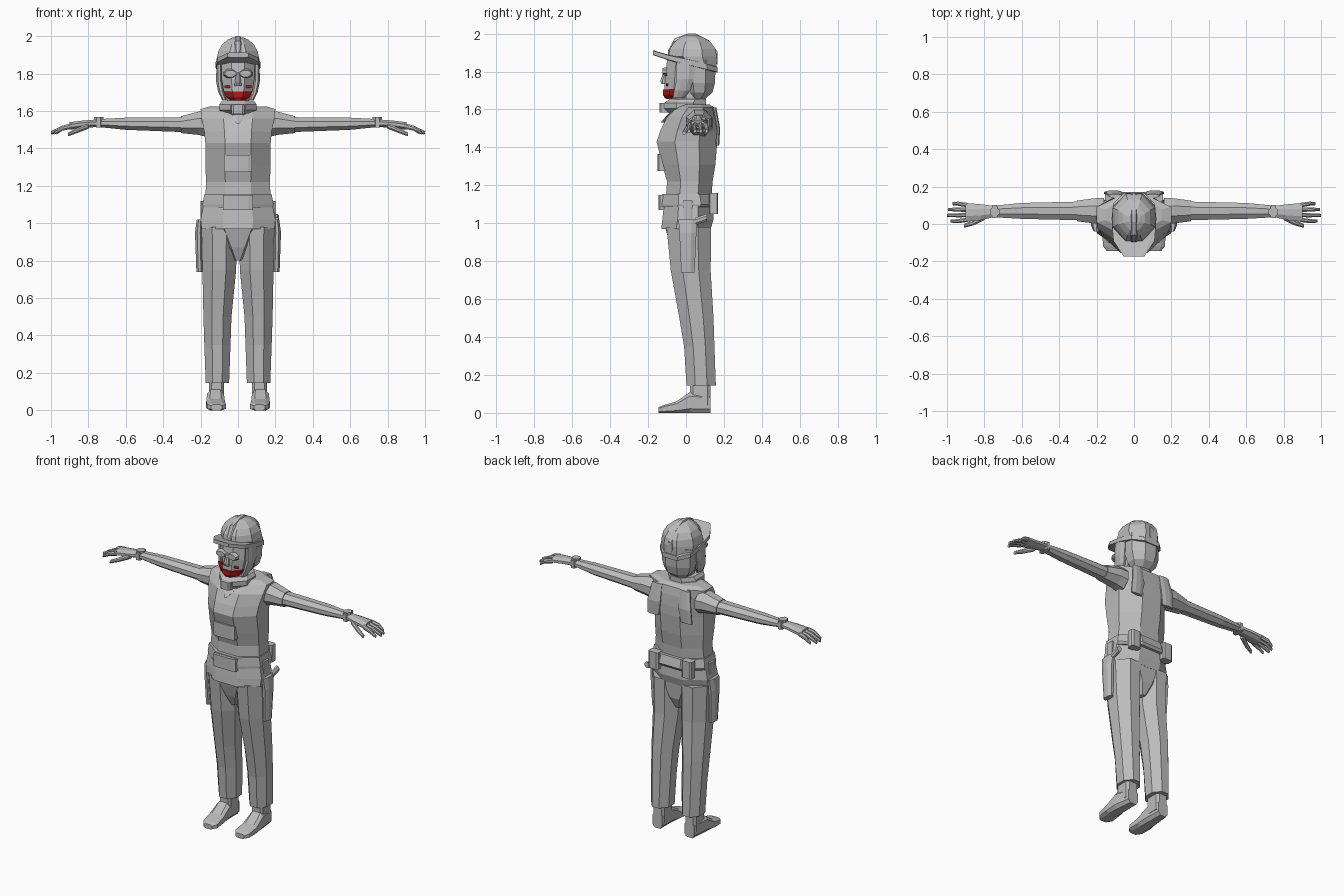
import bpy, bmesh
from mathutils import Vector

cube = bpy.data.objects.get("Cube")
if cube:
    bpy.data.objects.remove(cube)


def material(name, rgb):
    m = bpy.data.materials.new(name)
    m.use_nodes = True
    m.diffuse_color = (*rgb, 1)
    m.node_tree.nodes["Principled BSDF"].inputs["Base Color"].default_value = (*rgb, 1)
    return m


GREY = material("plain grey", (.5, .5, .5))
RED = material("dark red", (.5, .01, .01))


def ring(x=0, y=0, z=0, wide=0, deep=0, tall=0):
    """A cross-section: its centre, and its size in the two directions it spans."""
    return Vector((x, y, z)), Vector((wide, deep, tall))


def corners(centre, size, cut):
    """Points of a rectangle with its corners cut off by a fraction of each side."""
    u, v = [axis for axis in range(3) if size[axis]]
    inner = .5 - cut
    outline = [(-inner, -.5), (inner, -.5), (.5, -inner), (.5, inner),
               (inner, .5), (-inner, .5), (-.5, inner), (-.5, -inner)]
    points = []
    for a, b in outline:
        p = centre.copy()
        p[u] += a * size[u]
        p[v] += b * size[v]
        points.append(p)
    return points


def loft(name, *rings, cut=.3, mirror=False, mat=GREY):
    """Skin a row of cross-sections into one closed flat-faced part."""
    bm = bmesh.new()
    loops = [[bm.verts.new(p) for p in corners(*r, cut)] for r in rings]
    for low, high in zip(loops, loops[1:]):
        for i, vert in enumerate(low):
            bm.faces.new((low[i - 1], vert, high[i], high[i - 1]))
    bm.faces.new(loops[0])
    bm.faces.new(loops[-1])
    bmesh.ops.recalc_face_normals(bm, faces=bm.faces)
    mesh = bpy.data.meshes.new(name)
    bm.to_mesh(mesh)
    bm.free()
    mesh.materials.append(mat)
    part = bpy.data.objects.new(name, mesh)
    bpy.context.scene.collection.objects.link(part)
    if mirror:
        part.modifiers.new("mirror", 'MIRROR').use_mirror_merge = False


def block(name, x=0, y=0, z=0, wide=0, deep=0, tall=0, cut=.15, **options):
    """A straight part with its upright edges cut off."""
    ends = [ring(x, y, z + side * tall, wide, deep) for side in (-.5, .5)]
    loft(name, *ends, cut=cut, **options)


# Torso: vest, hem and belt
loft("vest",
     ring(z=1.14, y=.015, wide=.35, deep=.24),
     ring(z=1.22, y=.02, wide=.34, deep=.24),
     ring(z=1.31, y=.015, wide=.35, deep=.28),
     ring(z=1.43, y=.005, wide=.35, deep=.32),
     ring(z=1.49, y=.015, wide=.36, deep=.3),
     ring(z=1.56, y=.03, wide=.39, deep=.26),
     ring(z=1.61, y=.05, wide=.4, deep=.2),
     ring(z=1.625, y=.05, wide=.3, deep=.15))
loft("tunic_hem",
     ring(z=.97, wide=.39, deep=.26),
     ring(z=1.02, y=.01, wide=.4, deep=.27),
     ring(z=1.15, y=.015, wide=.35, deep=.25))
loft("belt",
     ring(z=1.085, y=.015, wide=.37, deep=.29),
     ring(z=1.1, y=.02, wide=.38, deep=.3),
     ring(z=1.155, y=.015, wide=.36, deep=.28))
block("belt_buckle", y=-.12, z=1.11, wide=.16, deep=.05, tall=.08)
block("chest_pocket", y=-.125, z=1.32, wide=.15, deep=.05, tall=.09)
loft("neck_panel",
     ring(z=1.53, y=-.125, wide=.01, deep=.02),
     ring(z=1.615, y=-.05, wide=.15, deep=.02))
loft("shoulder_flap",
     ring(x=.12, y=.165, z=1.41, wide=.08, deep=.02),
     ring(x=.11, y=.17, z=1.5, wide=.09, deep=.02),
     ring(x=.1, y=.15, z=1.61, wide=.07, deep=.02), mirror=True)

# Legs and shoes
loft("pelvis",
     ring(z=.8, y=.02, wide=.05, deep=.14),
     ring(z=.87, y=.02, wide=.18, deep=.2),
     ring(z=.98, y=.01, wide=.38, deep=.24))
loft("trouser_leg",
     ring(x=.11, y=.08, z=.145, wide=.125, deep=.155),
     ring(x=.11, y=.07, z=.35, wide=.14, deep=.16),
     ring(x=.11, y=.055, z=.5, wide=.15, deep=.18),
     ring(x=.1, y=.025, z=.75, wide=.18, deep=.21),
     ring(x=.1, y=.015, z=.98, wide=.19, deep=.235), mirror=True)
block("ankle", x=.115, y=.075, z=.12, wide=.08, deep=.11, tall=.16, mirror=True)
loft("shoe",
     ring(x=.115, y=-.145, z=.015, wide=.06, tall=.03),
     ring(x=.115, y=-.12, z=.02, wide=.1, tall=.04),
     ring(x=.12, y=-.05, z=.03, wide=.1, tall=.06),
     ring(x=.12, y=.02, z=.055, wide=.09, tall=.11),
     ring(x=.115, y=.13, z=.05, wide=.07, tall=.1), cut=.2, mirror=True)

# Hip equipment
loft("holster",
     ring(x=.205, y=.01, z=.74, wide=.035, deep=.07),
     ring(x=.21, y=.01, z=.95, wide=.04, deep=.09),
     ring(x=.205, y=.01, z=1.02, wide=.03, deep=.1), mirror=True)
block("holster_strap", x=.19, y=.01, z=1.06, wide=.02, deep=.05, tall=.12, mirror=True)
loft("tool_grip",
     ring(x=.205, y=.05, z=1.01, wide=.03, tall=.04),
     ring(x=.205, y=.11, z=1.03, wide=.03, tall=.04))
block("belt_pouch", x=.12, y=.145, z=1.105, wide=.07, deep=.05, tall=.11, mirror=True)

# Arms, wrist devices and hands
loft("sleeve",
     ring(x=.16, y=.07, z=1.53, deep=.14, tall=.14),
     ring(x=.21, y=.07, z=1.535, deep=.135, tall=.125),
     ring(x=.305, y=.07, z=1.527, deep=.11, tall=.09), mirror=True)
loft("arm",
     ring(x=.28, y=.07, z=1.527, deep=.1, tall=.08),
     ring(x=.6, y=.07, z=1.532, deep=.085, tall=.065),
     ring(x=.76, y=.067, z=1.536, deep=.06, tall=.04), mirror=True)
block("wrist_band", x=.745, y=.067, z=1.536, wide=.03, deep=.07, tall=.05, mirror=True)
block("wrist_device", x=.745, y=.065, z=1.56, wide=.05, deep=.05, tall=.015, cut=.3, mirror=True)
loft("palm",
     ring(x=.75, y=.067, z=1.535, deep=.06, tall=.04),
     ring(x=.82, y=.063, z=1.53, deep=.085, tall=.04),
     ring(x=.9, y=.062, z=1.52, deep=.1, tall=.04), mirror=True)
for place, tip in zip((-1.5, -.5, .5, 1.5), (.98, 1, .995, .97)):
    root = .062 + place * .026
    spread = root + place * .005
    loft("finger",
         ring(x=.89, y=root, z=1.52, deep=.024, tall=.03),
         ring(x=.94, y=spread, z=1.508, deep=.022, tall=.027),
         ring(x=tip, y=spread, z=1.484, deep=.016, tall=.018), mirror=True)
loft("thumb",
     ring(x=.8, y=.038, z=1.52, deep=.035, tall=.03),
     ring(x=.86, y=.006, z=1.496, deep=.028, tall=.028),
     ring(x=.91, y=-.01, z=1.475, deep=.02, tall=.02), mirror=True)

# Neck, collar and head
block("neck", y=.025, z=1.64, wide=.12, deep=.13, tall=.12, cut=.3)
loft("collar",
     ring(z=1.58, y=.005, wide=.15, deep=.19),
     ring(z=1.605, y=-.005, wide=.2, deep=.22),
     ring(z=1.635, y=-.005, wide=.2, deep=.22),
     ring(z=1.655, y=.01, wide=.17, deep=.19))
block("collar_knot", y=-.115, z=1.61, wide=.07, deep=.05, tall=.05)
loft("face",
     ring(z=1.655, y=-.04, wide=.09, deep=.13),
     ring(z=1.7, y=-.03, wide=.15, deep=.17),
     ring(z=1.77, y=-.025, wide=.175, deep=.17),
     ring(z=1.86, y=-.02, wide=.18, deep=.16))
loft("back_of_head",
     ring(z=1.655, y=.06, wide=.11, deep=.08),
     ring(z=1.69, y=.07, wide=.17, deep=.14),
     ring(z=1.74, y=.07, wide=.2, deep=.165),
     ring(z=1.86, y=.07, wide=.21, deep=.175))
loft("side_guard",
     ring(x=.073, y=-.04, z=1.66, wide=.025, deep=.06),
     ring(x=.09, y=-.02, z=1.7, wide=.03, deep=.085),
     ring(x=.1, y=-.005, z=1.76, wide=.035, deep=.09),
     ring(x=.1, z=1.85, wide=.03, deep=.1), mirror=True)
loft("nose",
     ring(z=1.735, y=-.115, wide=.04, deep=.03),
     ring(z=1.75, y=-.118, wide=.035, deep=.035),
     ring(z=1.81, y=-.1, wide=.016, deep=.03))
loft("glasses",
     ring(x=.04, y=-.125, z=1.8, wide=.06, tall=.035),
     ring(x=.044, y=-.1, z=1.8, wide=.07, tall=.048), mirror=True)
block("glasses_bridge", y=-.11, z=1.805, wide=.03, deep=.02, tall=.01)

# Red lower face covering and cheek marks
loft("chin_cover",
     ring(z=1.658, y=-.06, wide=.08, deep=.1),
     ring(z=1.675, y=-.063, wide=.125, deep=.115),
     ring(z=1.705, y=-.063, wide=.155, deep=.117), mat=RED)
block("cheek_mark", x=.057, y=-.1, z=1.73, wide=.03, deep=.009, tall=.012, mirror=True, mat=RED)

# Helmet: tilted brim, shell and ridge
loft("helmet_brim",
     ring(y=-.175, z=1.9, wide=.11, tall=.025),
     ring(y=-.09, z=1.873, wide=.22, tall=.03),
     ring(y=.03, z=1.845, wide=.24, tall=.035),
     ring(y=.11, z=1.825, wide=.22, tall=.035),
     ring(y=.165, z=1.81, wide=.11, tall=.03), cut=.1)
loft("helmet_shell",
     ring(z=1.82, y=.065, wide=.22, deep=.19),
     ring(z=1.88, y=.035, wide=.228, deep=.255),
     ring(z=1.92, y=.035, wide=.21, deep=.24),
     ring(z=1.955, y=.035, wide=.17, deep=.19),
     ring(z=1.98, y=.03, wide=.115, deep=.125),
     ring(z=1.993, y=.025, wide=.06, deep=.06))
loft("helmet_ridge",
     ring(y=-.095, z=1.89, wide=.03, tall=.04),
     ring(y=-.06, z=1.94, wide=.035, tall=.07),
     ring(y=.01, z=1.96, wide=.04, tall=.08),
     ring(y=.05, z=1.96, wide=.04, tall=.08),
     ring(y=.12, z=1.92, wide=.035, tall=.09),
     ring(y=.166, z=1.87, wide=.03, tall=.07), cut=.2)
